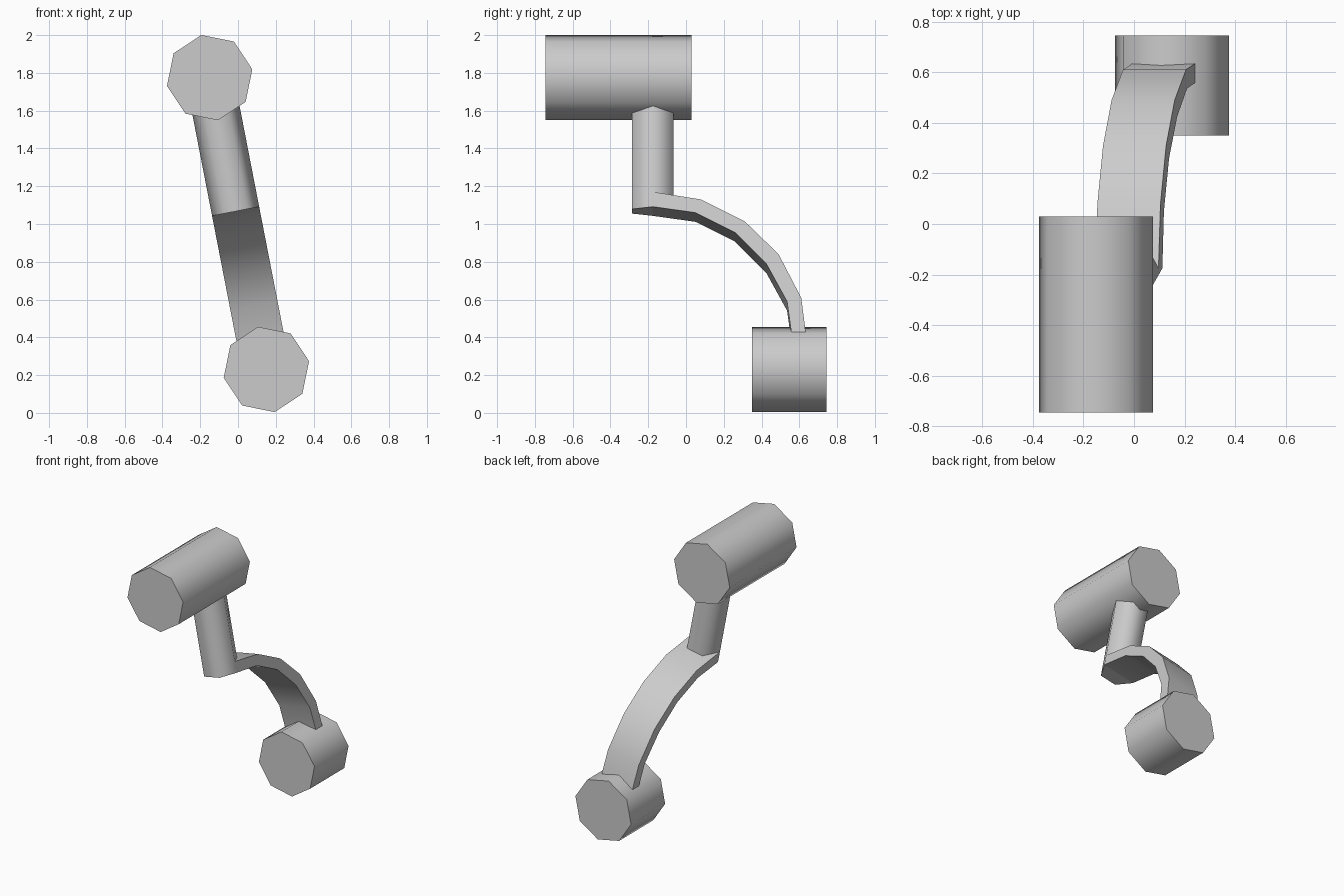
import bpy, bmesh
from math import sin, cos, pi, radians
from mathutils import Matrix, Vector

cube = bpy.data.objects.get("Cube")
if cube:
    bpy.data.objects.remove(cube, do_unlink=True)

grey = bpy.data.materials.new("plain grey")
grey.use_nodes = True
COLOUR = (0.6, 0.6, 0.6, 1)
grey.diffuse_color = COLOUR
grey.node_tree.nodes["Principled BSDF"].inputs["Base Color"].default_value = COLOUR

# The whole assembly leans sideways about its middle
LEAN = Matrix.Translation((0, 0, 1.0025)) @ Matrix.Rotation(radians(-11), 4, 'Y')


def prism(name, outline, sweep):
    """Extrude a flat outline along sweep, then lean it into place."""
    bm = bmesh.new()
    face = bm.faces.new([bm.verts.new(p) for p in outline])
    new = bmesh.ops.extrude_face_region(bm, geom=[face], use_keep_orig=True)["geom"]
    bmesh.ops.translate(bm, vec=Vector(sweep),
                        verts=[g for g in new if isinstance(g, bmesh.types.BMVert)])
    bmesh.ops.recalc_face_normals(bm, faces=bm.faces[:])
    bm.transform(LEAN)
    mesh = bpy.data.meshes.new(name)
    bm.to_mesh(mesh)
    bm.free()
    mesh.materials.append(grey)
    obj = bpy.data.objects.new(name, mesh)
    bpy.context.collection.objects.link(obj)
    bpy.ops.object.select_all(action='DESELECT')
    obj.select_set(True)
    bpy.context.view_layer.objects.active = obj
    bpy.ops.object.shade_smooth_by_angle(angle=radians(65))
    return obj


def ring(sides, radius):
    return [(radius * cos(2 * pi * i / sides), radius * sin(2 * pi * i / sides))
            for i in range(sides)]


# Octagonal drums lying front to back
for name, height, front, back in (("upper_drum", 0.787, -0.745, 0.03),
                                  ("lower_drum", -0.787, 0.35, 0.745)):
    prism(name, [(x, front, height + z) for x, z in ring(8, 0.23)],
          (0, back - front, 0))

# Hexagonal stem under the upper drum
HALF = 0.127
prism("stem", [(x, y - 0.175, 0.066) for x, y in ring(6, HALF)], (0, 0, 0.63))

# Curved strap from the stem foot down into the lower drum
outer = [(-0.175, 0.146), (0.08, 0.105), (0.31, -0.012), (0.49, -0.19),
         (0.61, -0.425), (0.645, -0.7)]
inner = [(-0.175, 0.066), (0.05, 0.034), (0.26, -0.073), (0.425, -0.241),
         (0.535, -0.445), (0.57, -0.7)]
prism("curved_strap", [(-HALF, y, z) for y, z in outer + inner[::-1]],
      (2 * HALF, 0, 0))
